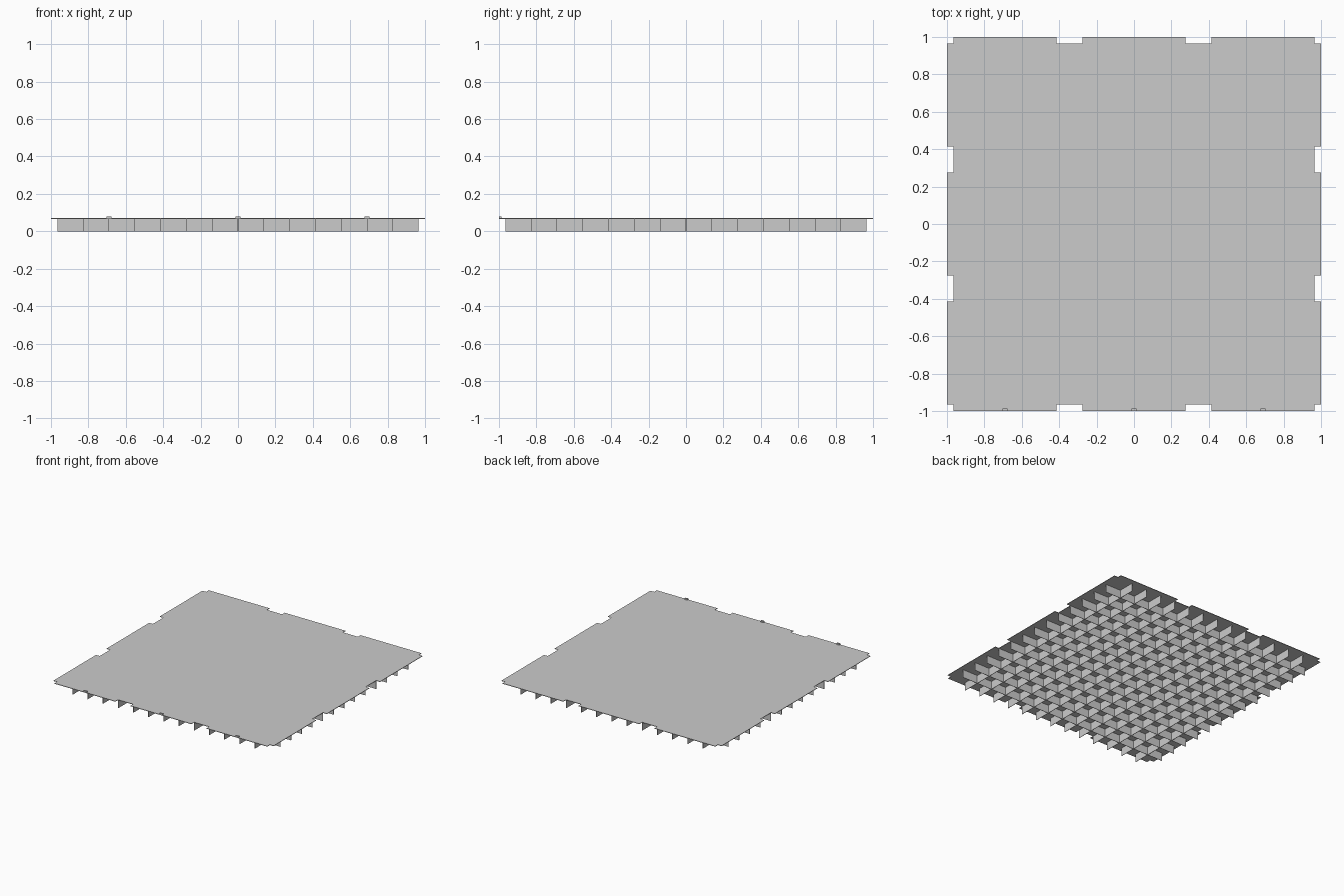
import bpy
import bmesh

cube = bpy.data.objects.get("Cube")
if cube:
    bpy.data.objects.remove(cube)

STEP = 0.138          # rib spacing
INNER = 7 * STEP      # reach of the ribs and depth of the notches
TOP = 0.07
PLATE = 0.004
RIB = 0.003

grey = bpy.data.materials.new("plain_grey")
grey.use_nodes = True
colour = (0.6, 0.6, 0.6, 1)
grey.diffuse_color = colour
grey.node_tree.nodes["Principled BSDF"].inputs["Base Color"].default_value = colour


def finish(name, bm):
    mesh = bpy.data.meshes.new(name)
    bmesh.ops.recalc_face_normals(bm, faces=bm.faces)
    bm.to_mesh(mesh)
    bm.free()
    mesh.materials.append(grey)
    obj = bpy.data.objects.new(name, mesh)
    bpy.context.collection.objects.link(obj)
    return obj


def box(name, low, high):
    bm = bmesh.new()
    bmesh.ops.create_cube(bm, size=1)
    for v in bm.verts:
        for i in range(3):
            v.co[i] = low[i] if v.co[i] < 0 else high[i]
    return finish(name, bm)


# Top plate: one notched edge, turned four times to close the outline
edge = [(-INNER, -INNER), (-INNER, -1)]
for a, b in ((-3, -2), (2, 3)):
    edge += [(a * STEP, -1), (a * STEP, -INNER), (b * STEP, -INNER), (b * STEP, -1)]
edge.append((INNER, -1))
outline = []
for turn in range(4):
    outline += edge
    edge = [(-y, x) for x, y in edge]
bm = bmesh.new()
face = bm.faces.new([bm.verts.new((x, y, TOP - PLATE)) for x, y in outline])
solid = bmesh.ops.extrude_face_region(bm, geom=[face])
for v in solid["geom"]:
    if isinstance(v, bmesh.types.BMVert):
        v.co.z = TOP
finish("top_plate", bm)

# Crossing ribs under the plate
for i in range(-6, 7):
    c = i * STEP
    z = TOP - PLATE
    box("lengthwise_rib", (c - RIB / 2, -INNER, 0), (c + RIB / 2, INNER, z))
    box("crosswise_rib", (-INNER, c - RIB / 2, 0), (INNER, c + RIB / 2, z))

# Small stop tabs along the front edge
for x in (-5 * STEP, 0, 5 * STEP):
    box("front_tab", (x - 0.014, -1, TOP), (x + 0.014, -0.986, TOP + 0.01))
